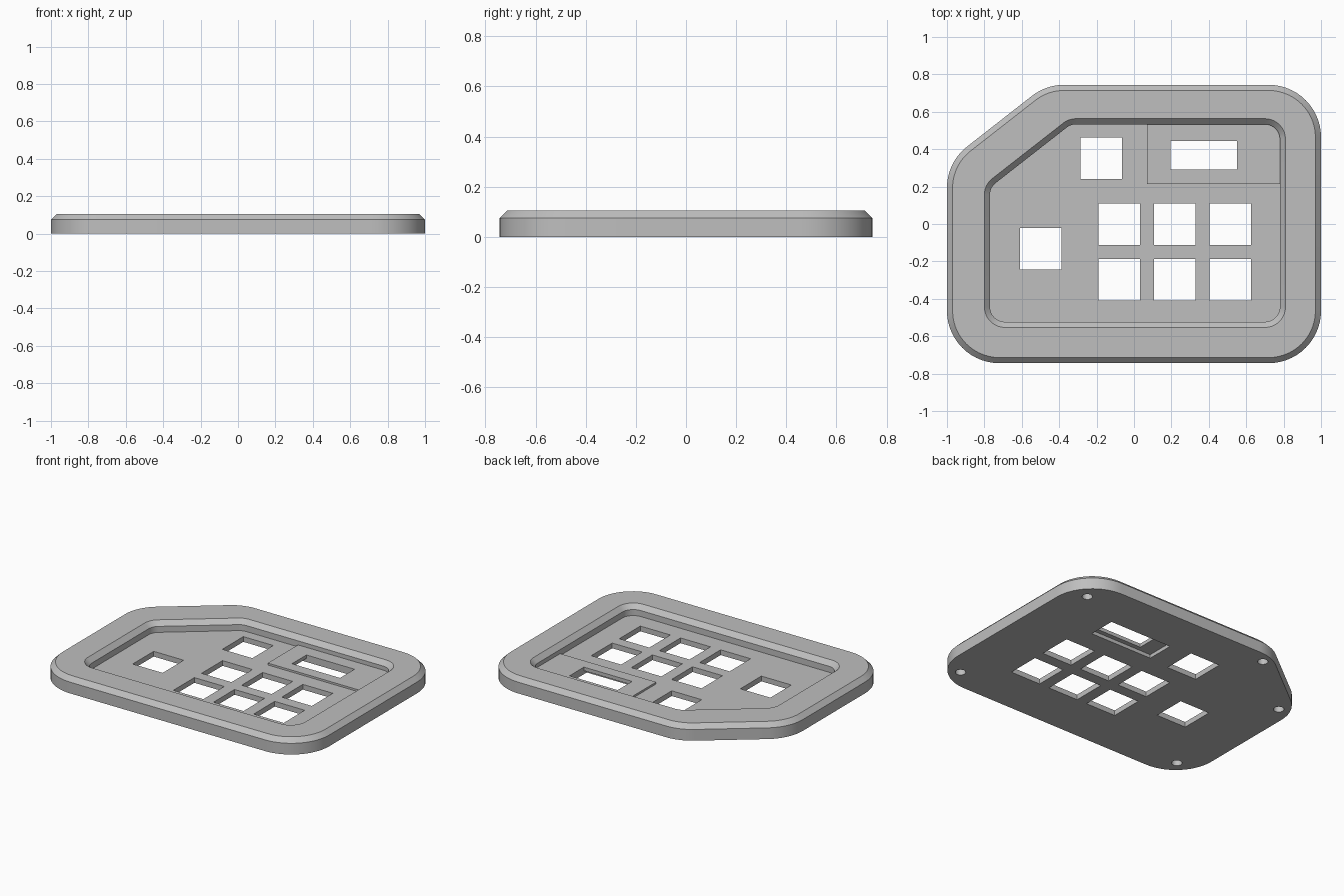
import bpy, bmesh, math
from mathutils import Vector, Matrix

cube = bpy.data.objects.get("Cube")
if cube:
    bpy.data.objects.remove(cube, do_unlink=True)

grey = bpy.data.materials.new("plain grey")
grey.use_nodes = True
grey.diffuse_color = (0.52, 0.52, 0.52, 1)
grey.node_tree.nodes["Principled BSDF"].inputs["Base Color"].default_value = (0.52, 0.52, 0.52, 1)

SEGMENTS = 14


def outline(corners, radius, inset=0):
    """Rounded polygon, counter-clockwise, optionally inset about the same arc centres."""
    points = []
    for i, corner in enumerate(corners):
        here = Vector(corner)
        a = (here - Vector(corners[i - 1])).normalized()
        b = (Vector(corners[(i + 1) % len(corners)]) - here).normalized()
        turn = a.angle(b)
        centre = here - a * radius * math.tan(turn / 2) + Vector((-a.y, a.x)) * radius
        start = math.atan2(-a.x, a.y)
        for s in range(SEGMENTS + 1):
            t = start + turn * s / SEGMENTS
            points.append(centre + Vector((math.cos(t), math.sin(t))) * (radius - inset))
    return points


def make_object(name, bm):
    bmesh.ops.recalc_face_normals(bm, faces=bm.faces[:])
    mesh = bpy.data.meshes.new(name)
    bm.to_mesh(mesh)
    bm.free()
    mesh.materials.append(grey)
    obj = bpy.data.objects.new(name, mesh)
    bpy.context.collection.objects.link(obj)
    return obj


def boxes(name, areas, z0, z1):
    """Boxes from (x0, x1, y0, y1) areas between two heights."""
    bm = bmesh.new()
    for x0, x1, y0, y1 in areas:
        place = Matrix.Translation(((x0 + x1) / 2, (y0 + y1) / 2, (z0 + z1) / 2))
        size = Matrix.Diagonal((x1 - x0, y1 - y0, z1 - z0, 1))
        bmesh.ops.create_cube(bm, size=1, matrix=place @ size)
    return make_object(name, bm)


def combine(target, tool, operation):
    mod = target.modifiers.new(tool.name, 'BOOLEAN')
    mod.operation = operation
    mod.solver = 'EXACT'
    mod.object = tool
    bpy.context.view_layer.objects.active = target
    bpy.ops.object.modifier_apply(modifier=mod.name)
    bpy.data.objects.remove(tool, do_unlink=True)


# Case body: bevelled outer wall, flat rim, bevelled recess and thin floor
outer = [(-1, -0.744), (1, -0.744), (1, 0.744), (-0.47, 0.744), (-1, 0.33)]
inner = [(-0.8, -0.553), (0.81, -0.553), (0.81, 0.563), (-0.348, 0.563), (-0.8, 0.21)]
FLOOR, SHOULDER, TOP, BEVEL = 0.035, 0.075, 0.105, 0.03
layers = [(outer, 0.28, 0, 0), (outer, 0.28, 0, SHOULDER), (outer, 0.28, BEVEL, TOP),
          (inner, 0.11, 0, TOP), (inner, 0.11, BEVEL, SHOULDER), (inner, 0.11, BEVEL, FLOOR)]
bm = bmesh.new()
rings = [[bm.verts.new((p.x, p.y, z)) for p in outline(shape, r, d)] for shape, r, d, z in layers]
for low, high in zip(rings, rings[1:]):
    for i in range(len(low)):
        bm.faces.new((low[i - 1], low[i], high[i], high[i - 1]))
bm.faces.new(rings[0])
bm.faces.new(rings[-1])
case = make_object("keypad_case", bm)

# Raised display platform in the back corner of the recess
combine(case, boxes("display_platform", [(0.07, 0.797, 0.215, 0.548)], 0.02, 0.048), 'UNION')

# Pocket for the display board on the underside
combine(case, boxes("display_pocket", [(0.09, 0.552, 0.26, 0.446)], -0.05, 0.024), 'DIFFERENCE')

# Key openings and display window
half = 0.111
keys = [(-0.498, -0.132), (-0.174, 0.352)]
keys += [(0.217 + 0.297 * i, y) for i in (-1, 0, 1) for y in (-0.002, -0.299)]
openings = [(x - half, x + half, y - half, y + half) for x, y in keys]
openings.append((0.195, 0.551, 0.291, 0.444))
combine(case, boxes("openings", openings, -0.1, 0.2), 'DIFFERENCE')

# Blind screw holes underneath
bm = bmesh.new()
for x, y in [(0.86, 0.585), (0.86, -0.61), (-0.85, -0.61), (-0.905, 0.285), (-0.46, 0.665)]:
    bmesh.ops.create_cone(bm, cap_ends=True, segments=24, radius1=0.032, radius2=0.032,
                          depth=0.13, matrix=Matrix.Translation((x, y, 0)))
combine(case, make_object("screw_holes", bm), 'DIFFERENCE')

# Smooth rounded corners, crisp edges
bpy.ops.object.select_all(action='DESELECT')
case.select_set(True)
bpy.context.view_layer.objects.active = case
bpy.ops.object.shade_smooth_by_angle(angle=math.radians(30))
